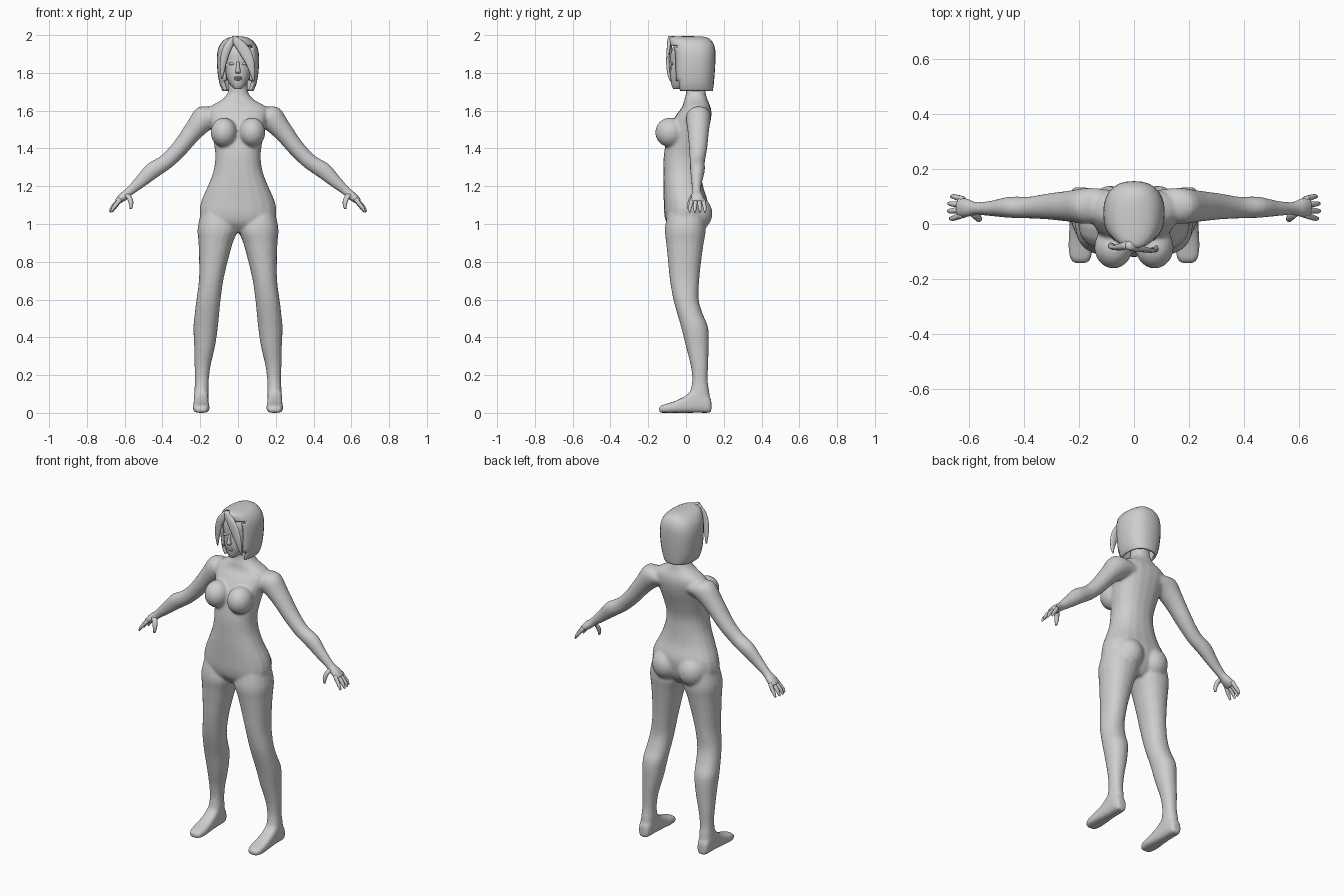
import bpy, bmesh, math
from mathutils import Vector

if "Cube" in bpy.data.objects:
    bpy.data.objects.remove(bpy.data.objects["Cube"])

skin = bpy.data.materials.new("plain_grey")
skin.diffuse_color = (0.62, 0.62, 0.62, 1)
skin.use_nodes = True
skin.node_tree.nodes["Principled BSDF"].inputs["Base Color"].default_value = skin.diffuse_color
X, Y, Z = Vector((1, 0, 0)), Vector((0, 1, 0)), Vector((0, 0, 1))


def finish(bm, name):
    bmesh.ops.recalc_face_normals(bm, faces=bm.faces[:])
    me = bpy.data.meshes.new(name)
    bm.to_mesh(me)
    bm.free()
    me.materials.append(skin)
    me.polygons.foreach_set("use_smooth", [True] * len(me.polygons))
    ob = bpy.data.objects.new(name, me)
    bpy.context.collection.objects.link(ob)
    return ob


def refine(rings, steps):
    """Smooth interpolation between the given rings."""
    pts = [rings[0]] + list(rings) + [rings[-1]]
    out = []
    for i in range(1, len(pts) - 2):
        for k in range(steps):
            t = k / steps
            out.append([0.5 * (2 * b + (c - a) * t + (2 * a - 5 * b + 4 * c - d) * t * t
                               + (3 * b - a - 3 * c + d) * t ** 3)
                        for a, b, c, d in zip(*pts[i - 1:i + 3])])
    return out + [list(rings[-1])]


def loft(bm, rings, u=X, v=Y, n=20, steps=3, power=2.0, caps=True):
    """Tube through rings of (x, y, z, half size along u, half size along v)."""
    loops = []
    for x, y, z, a, b in refine(rings, steps):
        loop = []
        for i in range(n):
            c, s = math.cos(2 * math.pi * i / n), math.sin(2 * math.pi * i / n)
            e = 2 / power
            p = Vector((x, y, z)) + u * math.copysign(abs(c) ** e, c) * a \
                + v * math.copysign(abs(s) ** e, s) * b
            loop.append(bm.verts.new(p))
        loops.append(loop)
    for p, q in zip(loops, loops[1:]):
        for i in range(n):
            bm.faces.new((p[i], p[(i + 1) % n], q[(i + 1) % n], q[i]))
    if caps:
        bm.faces.new(loops[0])
        bm.faces.new(loops[-1])


def ball(bm, centre, size):
    vs = bmesh.ops.create_uvsphere(bm, u_segments=20, v_segments=12, radius=1)["verts"]
    for p in vs:
        p.co = Vector(centre) + Vector(a * b for a, b in zip(p.co, size))


def level(z, rx, yf, yb):
    """Horizontal ring on the centre line from its front and back depth."""
    return (0, (yf + yb) / 2, z, rx, (yb - yf) / 2)


# torso and neck
bm = bmesh.new()
loft(bm, [level(*r) for r in (
    (.955, .06, -.06, .06), (1.0, .18, -.10, .095), (1.05, .203, -.115, .11),
    (1.12, .195, -.118, .115), (1.2, .16, -.12, .09), (1.28, .13, -.12, .08),
    (1.36, .12, -.118, .08), (1.44, .13, -.105, .10), (1.52, .145, -.085, .125),
    (1.58, .16, -.05, .135), (1.62, .15, -.02, .13), (1.655, .09, -.01, .115),
    (1.69, .057, 0, .105), (1.74, .05, 0, .1), (1.82, .05, 0, .1))], power=2.3)
parts = [finish(bm, "torso")]

for side, s in (("left", 1), ("right", -1)):
    # leg: z, inner x, outer x, front y, back y
    bm = bmesh.new()
    leg = ((1.08, .04, .19, -.09, .09), (.98, .002, .214, -.112, .105),
           (.9, .028, .209, -.105, .094), (.8, .055, .206, -.095, .08),
           (.7, .078, .207, -.085, .07), (.6, .092, .22, -.067, .067),
           (.52, .1, .23, -.045, .09), (.45, .107, .236, -.025, .118),
           (.35, .122, .232, 0, .12), (.25, .145, .23, .025, .117),
           (.17, .155, .228, .033, .115), (.1, .155, .232, .02, .125),
           (.03, .157, .232, .02, .128))
    loft(bm, [(s * (i + o) / 2, (f + b) / 2, z, (o - i) / 2, (b - f) / 2)
              for z, i, o, f, b in leg], power=2.2)
    parts.append(finish(bm, side + "_leg"))

    # foot: depth, top height, half width
    bm = bmesh.new()
    foot = ((.134, .07, .025), (.11, .1, .036), (.05, .13, .039), (.0, .092, .04),
            (-.05, .066, .043), (-.09, .052, .044), (-.125, .042, .038), (-.143, .03, .024))
    loft(bm, [(s * .195, y, h / 2, w, h / 2) for y, h, w in foot], X, Z, power=3)
    parts.append(finish(bm, side + "_foot"))

    # arm and palm: x, z, half thickness, front y, back y
    bm = bmesh.new()
    arm = ((.09, 1.575, .06, .02, .125), (.165, 1.568, .07, .0, .132),
           (.235, 1.495, .054, .008, .122), (.31, 1.4, .045, .016, .112),
           (.38, 1.33, .042, .02, .1), (.45, 1.285, .045, .022, .1),
           (.515, 1.225, .034, .028, .086), (.575, 1.172, .024, .033, .08),
           (.61, 1.143, .024, .024, .094), (.64, 1.117, .016, .022, .1))
    loft(bm, [(s * x, (f + b) / 2, z, a, (b - f) / 2) for x, z, a, f, b in arm],
         Vector((s * .7, 0, .71)), Y)
    parts.append(finish(bm, side + "_arm"))

    # chest and hip volumes
    bm = bmesh.new()
    ball(bm, (s * .075, -.085, 1.485), (.07, .078, .078))
    parts.append(finish(bm, side + "_breast"))
    bm = bmesh.new()
    ball(bm, (s * .085, .045, 1.055), (.088, .095, .095))
    parts.append(finish(bm, side + "_buttock"))

    # fingers and thumb
    bm = bmesh.new()
    u = Vector((s * .75, 0, .66))
    for y0, y1, reach in ((.033, .02, -.006), (.051, .047, .002), (.07, .074, 0), (.09, .1, -.01)):
        loft(bm, [(s * .622, y0, 1.133, .012, .011), (s * (.65 + reach), (y0 + y1) / 2, 1.105, .011, .011),
                  (s * (.668 + reach), y1, 1.082, .009, .009), (s * (.677 + reach), y1, 1.064, .005, .005)],
             u, Y, n=10, steps=2)
    loft(bm, [(s * .59, .045, 1.16, .018, .016), (s * .573, .027, 1.135, .015, .013),
              (s * .566, .018, 1.108, .012, .011), (s * .567, .014, 1.08, .006, .006)],
         X, Y, n=10, steps=2)
    finish(bm, side + "_fingers")

# fuse the parts into one smooth body
with bpy.context.temp_override(active_object=parts[0], object=parts[0],
                               selected_objects=parts, selected_editable_objects=parts):
    bpy.ops.object.join()
body = parts[0]
body.name = "body"
mod = body.modifiers.new("fuse", "REMESH")
mod.mode, mod.voxel_size, mod.use_smooth_shade = "VOXEL", .008, True
mod = body.modifiers.new("soften", "SMOOTH")
mod.factor, mod.iterations = .5, 5

# head with brow, nose, lips and eyes
bm = bmesh.new()
loft(bm, [level(*r) for r in (
    (1.715, .018, -.068, -.02), (1.735, .04, -.077, .04), (1.77, .06, -.082, .07),
    (1.81, .072, -.083, .09), (1.86, .078, -.081, .1), (1.91, .078, -.08, .1),
    (1.95, .062, -.06, .09), (1.97, .03, -.03, .06))], power=2.2)
loft(bm, [(0, -.078, 1.86, .007, .008), (0, -.084, 1.83, .009, .012),
          (0, -.086, 1.808, .014, .015), (0, -.08, 1.797, .01, .008)], n=10)
for z in (1.776, 1.766):
    ball(bm, (0, -.078, z), (.022, .01, .006))
for s in (1, -1):
    ball(bm, (s * .033, -.073, 1.848), (.016, .008, .007))
finish(bm, "head")

# bobbed hair shell, open over the face
bm = bmesh.new()
loft(bm, [level(*r) for r in (
    (1.705, .082, -.066, .142), (1.74, .097, -.072, .147), (1.8, .108, -.075, .152),
    (1.87, .112, -.078, .156), (1.92, .107, -.082, .155), (1.955, .092, -.086, .145),
    (1.98, .066, -.088, .125), (1.992, .03, -.07, .09), (1.994, .004, -.02, .04))],
     n=28, power=2.4, caps=False)
face_gap = [f for f in bm.faces if f.calc_center_median().y < -.03
            and abs(f.calc_center_median().x) < .075 and f.calc_center_median().z < 1.945]
bmesh.ops.delete(bm, geom=face_gap, context="FACES")
bmesh.ops.holes_fill(bm, edges=[e for e in bm.edges if e.is_boundary
                                and all(v.co.z > 1.99 for v in e.verts)], sides=40)
hair = finish(bm, "hair")
mod = hair.modifiers.new("thickness", "SOLIDIFY")
mod.thickness, mod.offset = .014, -1

# swept fringe: one long lock and one short lock from the parting
bm = bmesh.new()
loft(bm, [(-.02, -.078, 1.994, .012, .016), (.005, -.088, 1.96, .032, .012),
          (.038, -.094, 1.91, .034, .009), (.064, -.096, 1.85, .024, .009),
          (.078, -.09, 1.79, .012, .008), (.082, -.08, 1.755, .003, .004)], n=12)
finish(bm, "long_fringe_lock")
bm = bmesh.new()
loft(bm, [(-.028, -.076, 1.99, .01, .014), (-.048, -.084, 1.95, .024, .012),
          (-.068, -.085, 1.9, .022, .01), (-.08, -.08, 1.84, .016, .009),
          (-.085, -.072, 1.77, .004, .005)], n=12)
finish(bm, "short_fringe_lock")
